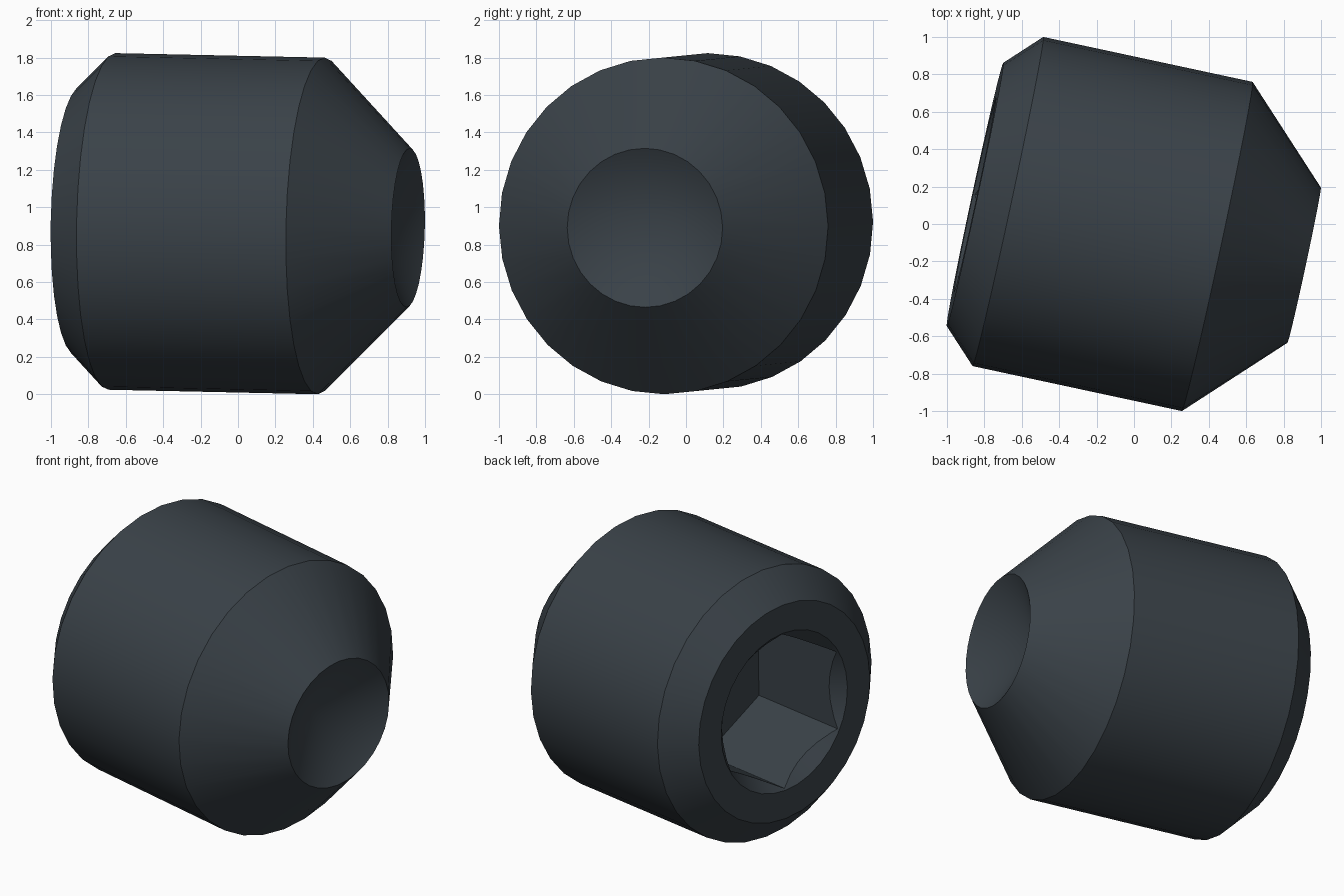
import bpy, bmesh, math
from mathutils import Matrix, Vector

if "Cube" in bpy.data.objects:
    bpy.data.objects.remove(bpy.data.objects["Cube"])

# Screw axis: local z runs from the socket face to the cup point
axis = Vector((0.978, -0.21, -0.021)).normalized()
up = (Vector((0, 0, 1)) - axis * axis.z).normalized()
side = axis.cross(up)
PLACE = Matrix.Translation((-0.85, 0.158, 0.928)) @ Matrix((up, side, axis)).transposed().to_4x4()

steel = bpy.data.materials.new("dark steel")
steel.diffuse_color = (0.042, 0.054, 0.065, 1)
steel.use_nodes = True
steel.node_tree.nodes["Principled BSDF"].inputs["Base Color"].default_value = steel.diffuse_color


def lathe(name, profile, sides):
    """Closed solid turned round local z from (height, radius) points; radius 0 is a pole."""
    bm = bmesh.new()
    rings = []
    for h, r in profile:
        n = sides if r > 0 else 1
        rings.append([bm.verts.new((r * math.cos(2 * math.pi * i / sides),
                                    r * math.sin(2 * math.pi * i / sides), h)) for i in range(n)])
    for a, b in zip(rings, rings[1:]):
        for i in range(sides):
            j = (i + 1) % sides
            if len(b) == 1:
                bm.faces.new((a[i], a[j], b[0]))
            else:
                bm.faces.new((a[i], a[j], b[j], b[i]))
    for ring in (rings[0], rings[-1]):
        if len(ring) > 1:
            bm.faces.new(ring)
    bmesh.ops.recalc_face_normals(bm, faces=bm.faces)
    mesh = bpy.data.meshes.new(name)
    bm.to_mesh(mesh)
    bm.free()
    mesh.materials.append(steel)
    obj = bpy.data.objects.new(name, mesh)
    bpy.context.collection.objects.link(obj)
    obj.matrix_world = PLACE
    return obj


# Body: chamfered head, straight shank, tapered tip with a conical cup
screw = lathe("set_screw", [(0, 0.72), (0.18, 0.9), (1.325, 0.9), (1.8, 0.425), (1.555, 0)], 32)

# Cutters: hexagonal socket and its 45 degree countersink
cutters = [lathe("hex_socket_cutter", [(-0.1, 0.52), (0.72, 0.52)], 6),
           lathe("countersink_cutter", [(-0.05, 0.58), (0.10, 0.43)], 32)]
bpy.context.view_layer.objects.active = screw
screw.select_set(True)
for cutter in cutters:
    cutter.hide_render = True
    mod = screw.modifiers.new(cutter.name, 'BOOLEAN')
    mod.operation = 'DIFFERENCE'
    mod.solver = 'EXACT'
    mod.object = cutter
    bpy.ops.object.modifier_apply(modifier=mod.name)
for cutter in cutters:
    bpy.data.objects.remove(cutter)

# Smooth turned surfaces, crisp machined edges
bpy.ops.object.shade_smooth_by_angle(angle=math.radians(30))
